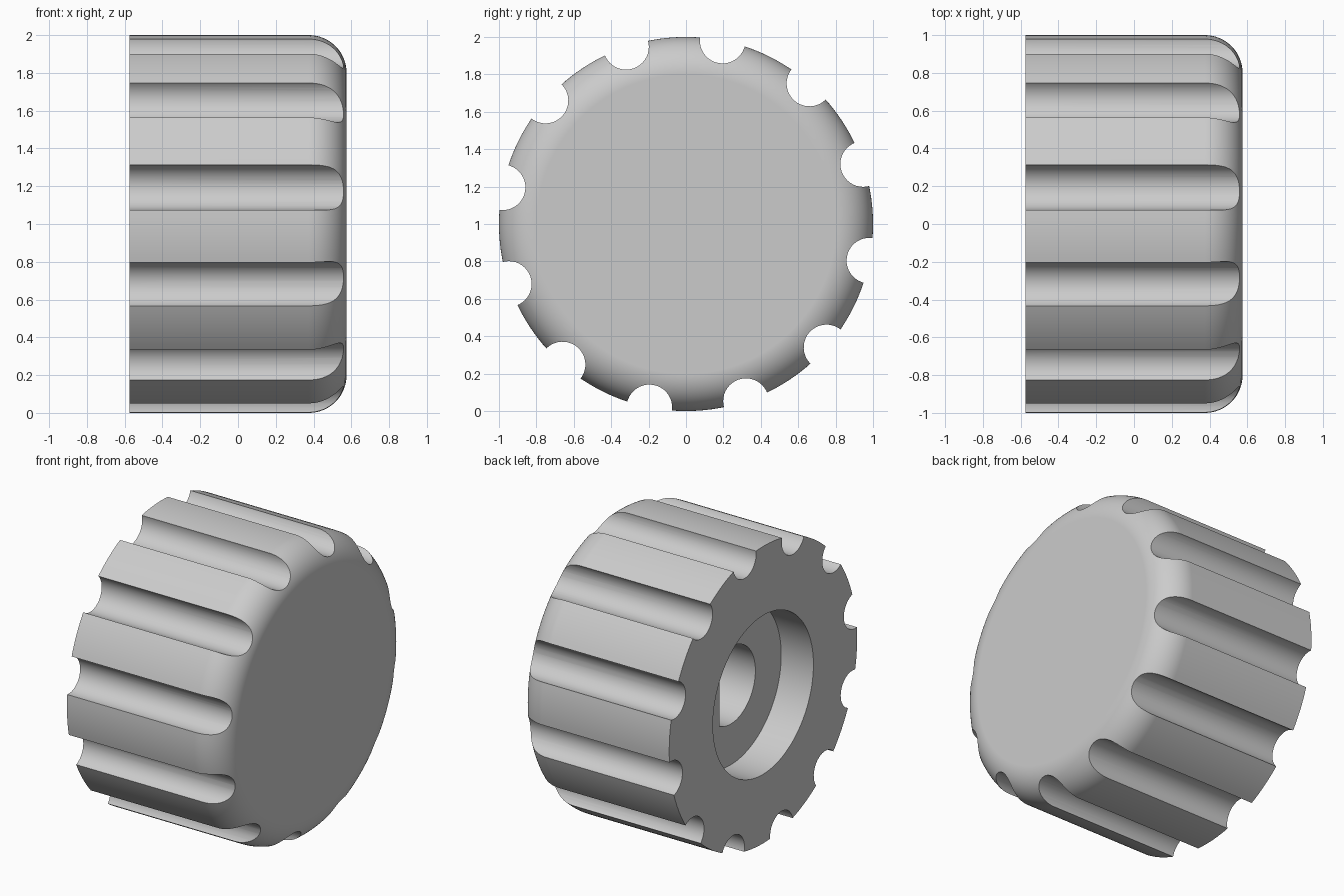
import bpy, bmesh
from math import sin, cos, pi, radians, acos
from mathutils import Matrix

cube = bpy.data.objects.get("Cube")
if cube:
    bpy.data.objects.remove(cube, do_unlink=True)

grey = bpy.data.materials.new("light grey plastic")
grey.use_nodes = True
COLOR = (0.6, 0.6, 0.6, 1)
grey.diffuse_color = COLOR
grey.node_tree.nodes["Principled BSDF"].inputs["Base Color"].default_value = COLOR

BACK, FRONT, FILLET = -0.575, 0.575, 0.2
CENTRE_Z = 1.0


def finish(bm, name):
    bmesh.ops.recalc_face_normals(bm, faces=bm.faces)
    mesh = bpy.data.meshes.new(name)
    bm.to_mesh(mesh)
    bm.free()
    mesh.materials.append(grey)
    obj = bpy.data.objects.new(name, mesh)
    bpy.context.collection.objects.link(obj)
    return obj


def lofted(rings, name):
    """Solid through a row of (x, [(y, z), ...]) cross-sections."""
    bm = bmesh.new()
    loops = [[bm.verts.new((x, y, z + CENTRE_Z)) for y, z in pts] for x, pts in rings]
    n = len(loops[0])
    for a, b in zip(loops, loops[1:]):
        for i in range(n):
            j = (i + 1) % n
            bm.faces.new((a[i], a[j], b[j], b[i]))
    bm.faces.new(loops[0])
    bm.faces.new(loops[-1])
    return finish(bm, name)


def arc(radius, count, start=0.0, sweep=2 * pi, closed=True, cy=0.0, cz=0.0):
    steps = count if closed else count - 1
    return [(cy + radius * cos(start + sweep * i / steps),
             cz + radius * sin(start + sweep * i / steps)) for i in range(count)]


# Knob body: cylinder with a rounded outer end
rings = [(BACK, arc(1, 180))]
for i in range(17):
    t = pi / 2 * i / 16
    rings.append((FRONT - FILLET + FILLET * sin(t),
                  arc(1 - FILLET + FILLET * cos(t), 180)))
knob = lofted(rings, "knob")

# Cutters: twelve grip grooves, round recess, D-shaped shaft hole
cutters = []
for k in range(12):
    a = radians(18.7 + 30 * k)
    pts = arc(0.122, 40, start=a, cy=cos(a), cz=sin(a))
    cutters.append(lofted([(-0.8, pts), (0.8, pts)], "groove_cutter"))

recess = arc(0.535, 96)
cutters.append(lofted([(-0.8, recess), (BACK + 0.24, recess)], "recess_cutter"))

R, FLAT = 0.26, 0.12
half = acos(FLAT / R)
d_hole = arc(R, 56, start=half, sweep=2 * pi - 2 * half, closed=False)
cutters.append(lofted([(-0.7, d_hole), (0.2, d_hole)], "shaft_hole_cutter"))

bpy.context.view_layer.objects.active = knob
for cutter in cutters:
    cutter.hide_render = True
    mod = knob.modifiers.new("cut", 'BOOLEAN')
    mod.operation = 'DIFFERENCE'
    mod.solver = 'EXACT'
    mod.object = cutter
    bpy.ops.object.modifier_apply(modifier=mod.name)
    bpy.data.objects.remove(cutter, do_unlink=True)

# Smooth shading with crisp groove and hole edges
bpy.ops.object.select_all(action='DESELECT')
knob.select_set(True)
bpy.ops.object.shade_smooth_by_angle(angle=radians(25))
weighted = knob.modifiers.new("weighted normals", 'WEIGHTED_NORMAL')
weighted.keep_sharp = True
